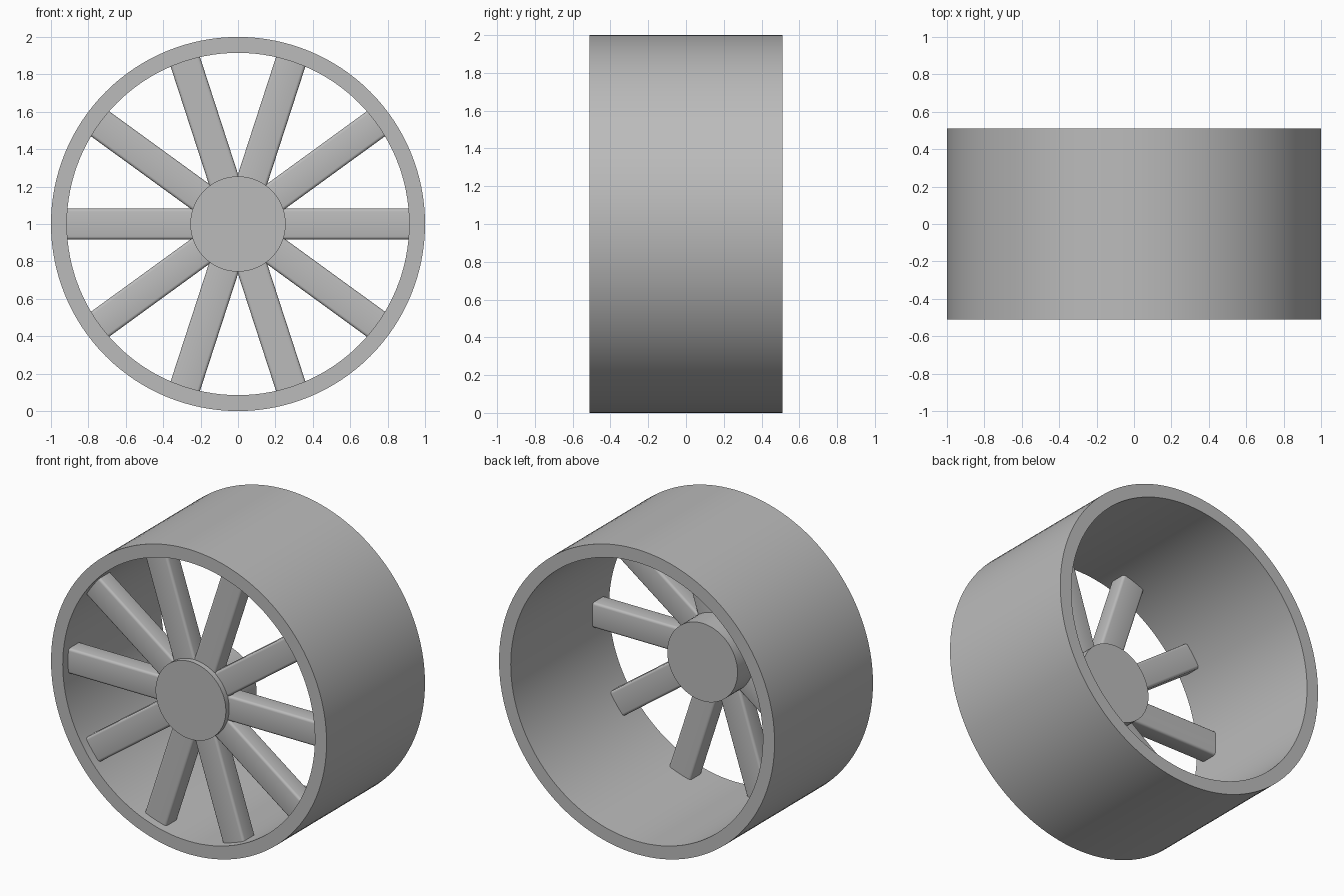
import bpy
import bmesh
import math
from mathutils import Matrix, Vector

default = bpy.data.objects.get("Cube")
if default:
    bpy.data.objects.remove(default, do_unlink=True)

CENTRE = Vector((0, 0, 1))
SPOKES = 10

grey = bpy.data.materials.new("plain grey")
grey.use_nodes = True
colour = (0.5, 0.5, 0.5, 1)
grey.diffuse_color = colour
grey.node_tree.nodes["Principled BSDF"].inputs["Base Color"].default_value = colour


def finish(bm, name, angle):
    """Turn a bmesh into a smooth-shaded grey object at the axle height."""
    bmesh.ops.recalc_face_normals(bm, faces=bm.faces)
    mesh = bpy.data.meshes.new(name)
    bm.to_mesh(mesh)
    bm.free()
    mesh.materials.append(grey)
    obj = bpy.data.objects.new(name, mesh)
    obj.location = CENTRE
    bpy.context.collection.objects.link(obj)
    bpy.ops.object.select_all(action="DESELECT")
    obj.select_set(True)
    bpy.context.view_layer.objects.active = obj
    bpy.ops.object.shade_smooth_by_angle(angle=math.radians(angle))
    return obj


def lathe(name, profile, steps, closed):
    """Spin a (radius, y) profile around the axle."""
    bm = bmesh.new()
    verts = [bm.verts.new((r, y, 0)) for r, y in profile]
    edges = [bm.edges.new(pair) for pair in zip(verts, verts[1:])]
    if closed:
        edges.append(bm.edges.new((verts[-1], verts[0])))
    bmesh.ops.spin(bm, geom=verts + edges, cent=(0, 0, 0), axis=(0, 1, 0),
                   angle=math.tau, steps=steps, use_merge=True)
    bmesh.ops.remove_doubles(bm, verts=bm.verts, dist=0.0001)
    return finish(bm, name, 30)


# Wide outer rim
lathe("rim", [(0.915, -0.51), (1, -0.51), (1, 0.51), (0.915, 0.51)], 128, True)

# Solid hub near the front
lathe("hub", [(0, -0.49), (0.255, -0.49), (0.255, -0.17), (0, -0.17)], 64, False)

# Spokes: bars with softened long edges, ends sunk into hub and rim
inner, outer, width, front, back = 0.2, 0.93, 0.165, -0.455, -0.335
for i in range(SPOKES):
    bm = bmesh.new()
    bmesh.ops.create_cube(bm, size=1)
    bmesh.ops.scale(bm, vec=(outer - inner, back - front, width), verts=bm.verts)
    long_edges = [e for e in bm.edges
                  if abs(e.verts[0].co.x - e.verts[1].co.x) > 0.1]
    bmesh.ops.bevel(bm, geom=long_edges, offset=0.016, segments=3,
                    profile=0.5, affect="EDGES")
    bmesh.ops.translate(bm, vec=((inner + outer) / 2, (front + back) / 2, 0),
                        verts=bm.verts)
    turn = Matrix.Rotation(math.tau * i / SPOKES, 4, "Y")
    bmesh.ops.transform(bm, matrix=turn, verts=bm.verts)
    finish(bm, f"spoke_{i + 1}", 40)
